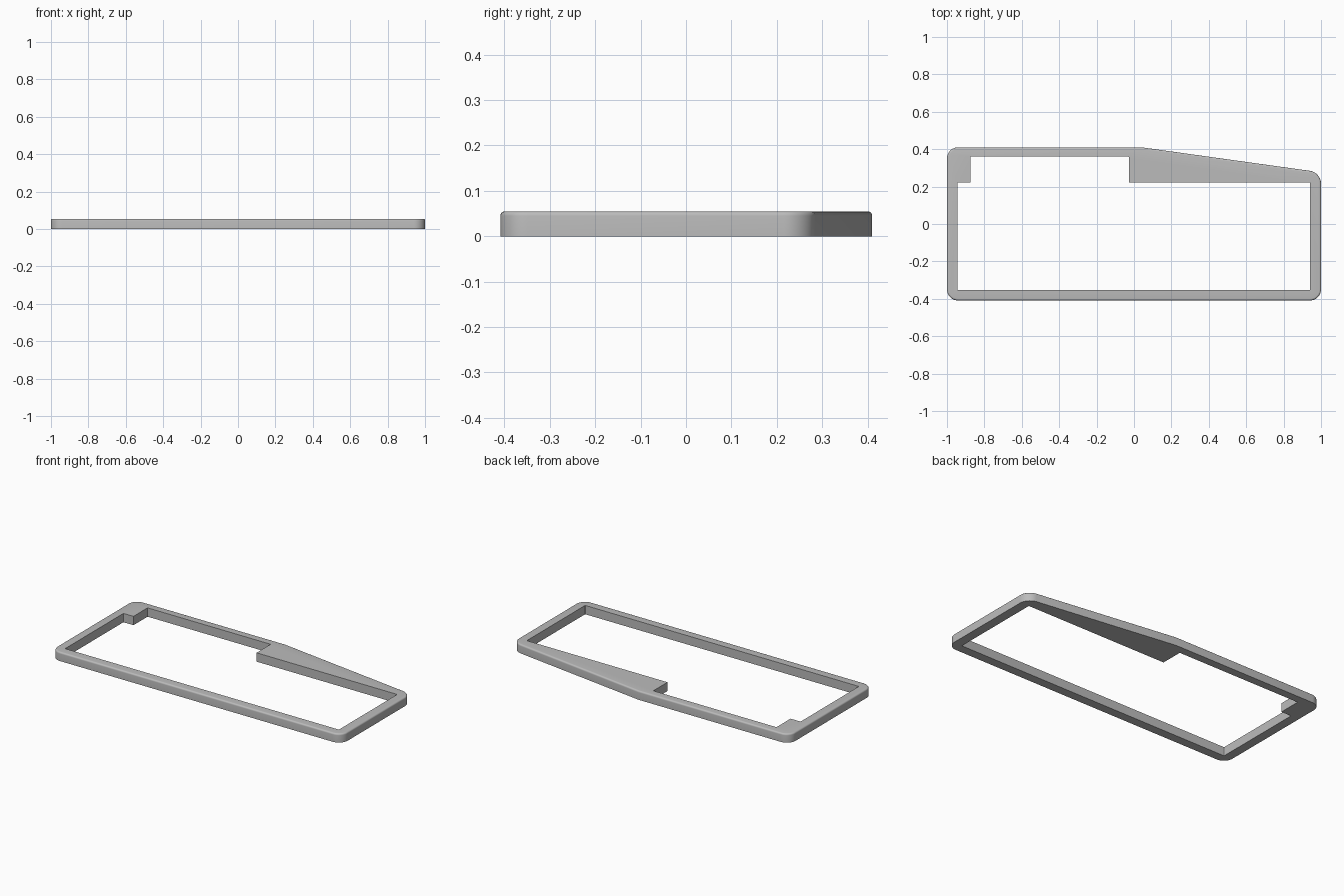
import bpy, bmesh
from mathutils import Vector

HEIGHT = 0.055
CORNER = 0.06
FILLET = 0.01

cube = bpy.data.objects.get("Cube")
if cube:
    bpy.data.objects.remove(cube, do_unlink=True)

grey = bpy.data.materials.new("neutral grey")
grey.use_nodes = True
colour = (0.5, 0.5, 0.5, 1)
grey.diffuse_color = colour
grey.node_tree.nodes["Principled BSDF"].inputs["Base Color"].default_value = colour


def prism(name, outline, bottom, top, radius, skip=(), fillet=0):
    """Extrude an outline, round its upright corners and then its top rim."""
    bm = bmesh.new()
    base = bm.faces.new([bm.verts.new((x, y, bottom)) for x, y in outline])
    side = bmesh.ops.extrude_face_region(bm, geom=[base])["geom"]
    bmesh.ops.translate(bm, vec=Vector((0, 0, top - bottom)),
                        verts=[v for v in side if isinstance(v, bmesh.types.BMVert)])
    kept = [Vector((*outline[i], 0)) for i in skip]
    upright = [e for e in bm.edges
               if abs(e.verts[0].co.z - e.verts[1].co.z) > 0.01
               and all((e.verts[0].co - k).xy.length > 0.001 for k in kept)]
    bmesh.ops.bevel(bm, geom=upright, offset=radius, offset_type='OFFSET',
                    segments=10, profile=0.5, affect='EDGES')
    if fillet:
        rim = [e for e in bm.edges if all(v.co.z > top - 0.001 for v in e.verts)]
        bmesh.ops.bevel(bm, geom=rim, offset=fillet, offset_type='OFFSET',
                        segments=5, profile=0.5, affect='EDGES')
    bmesh.ops.recalc_face_normals(bm, faces=bm.faces)
    mesh = bpy.data.meshes.new(name)
    bm.to_mesh(mesh)
    bm.free()
    mesh.materials.append(grey)
    obj = bpy.data.objects.new(name, mesh)
    bpy.context.collection.objects.link(obj)
    return obj


# Outer body: rectangle whose back edge slopes down towards the left side
frame = prism("case_frame",
              [(-1, -0.409), (1, -0.409), (1, 0.276), (0.04, 0.41), (-1, 0.41)],
              0, HEIGHT, CORNER, skip=(3,), fillet=FILLET)

# Opening: main rectangle plus a shallower bay at the back
opening = prism("opening_cutter",
                [(-0.944, -0.353), (0.942, -0.353), (0.942, 0.221), (-0.027, 0.221),
                 (-0.027, 0.36), (-0.875, 0.36), (-0.875, 0.221), (-0.944, 0.221)],
                -0.1, 0.2, 0.004, skip=(3, 6))
opening.hide_render = True

cut = frame.modifiers.new("opening", 'BOOLEAN')
cut.operation = 'DIFFERENCE'
cut.solver = 'EXACT'
cut.object = opening

# Apply the cut, drop the cutter and smooth the rounded edges
bpy.context.view_layer.objects.active = frame
frame.select_set(True)
bpy.ops.object.modifier_apply(modifier=cut.name)
bpy.data.objects.remove(opening, do_unlink=True)
bpy.ops.object.shade_smooth_by_angle(angle=0.6)
